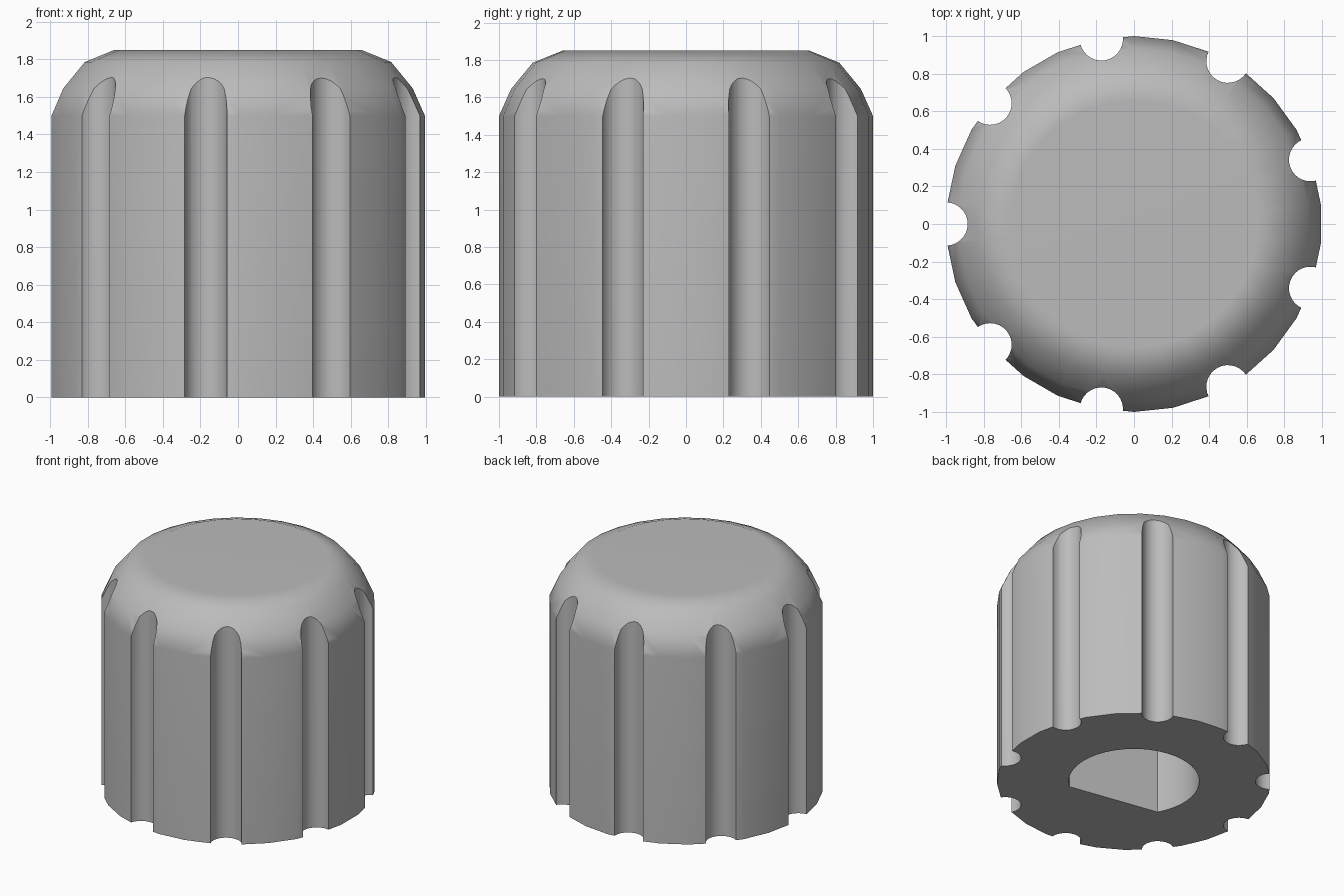
import bpy, bmesh, math
from mathutils import Matrix

if "Cube" in bpy.data.objects:
    bpy.data.objects.remove(bpy.data.objects["Cube"])

SIDES = 30
FLUTES = 9


def material(name, value):
    mat = bpy.data.materials.new(name)
    mat.use_nodes = True
    color = (value, value, value, 1)
    mat.diffuse_color = color
    mat.node_tree.nodes["Principled BSDF"].inputs["Base Color"].default_value = color
    return mat


def make_object(name, bm):
    bmesh.ops.recalc_face_normals(bm, faces=bm.faces)
    mesh = bpy.data.meshes.new(name)
    bm.to_mesh(mesh)
    bm.free()
    obj = bpy.data.objects.new(name, mesh)
    bpy.context.collection.objects.link(obj)
    return obj


def circle(radius, sides, z, start=0.0, sweep=math.tau, closed=True):
    count = sides if closed else sides + 1
    angles = [start + sweep * i / sides for i in range(count)]
    return [(radius * math.cos(a), radius * math.sin(a), z) for a in angles]


def loft(bm, rings):
    """Join rings of points into a closed, capped solid."""
    loops = [[bm.verts.new(p) for p in ring] for ring in rings]
    for low, high in zip(loops, loops[1:]):
        for i in range(len(low)):
            j = (i + 1) % len(low)
            bm.faces.new((low[i], low[j], high[j], high[i]))
    bm.faces.new(loops[0])
    bm.faces.new(loops[-1])


# Knob body: cylinder with a rounded shoulder and a flat top
profile = [(1.0, 0.0), (1.0, 1.5), (0.935, 1.645), (0.82, 1.785), (0.66, 1.85)]
bm = bmesh.new()
loft(bm, [circle(r, SIDES, z, math.pi / 2) for r, z in profile])
knob = make_object("knob_body", bm)

# Grip flutes cut around the rim
bm = bmesh.new()
for k in range(FLUTES):
    turn = Matrix.Rotation(math.pi + math.tau * k / FLUTES, 4, "Z")
    bmesh.ops.create_cone(bm, cap_ends=True, segments=28, radius1=0.115,
                          radius2=0.115, depth=2.4,
                          matrix=turn @ Matrix.Translation((1.0, 0, 1.0)))
flutes = make_object("flute_cutter", bm)

# D-shaped shaft socket in the underside, its flat facing one flute
hole_radius, flat_distance = 0.477, 0.30
half_flat = math.acos(flat_distance / hole_radius)
start = math.radians(260) + half_flat
sweep = math.tau - 2 * half_flat
bm = bmesh.new()
loft(bm, [circle(hole_radius, 32, z, start, sweep, False) for z in (-0.2, 1.25)])
socket = make_object("socket_cutter", bm)

# Cut the body and keep the result as plain mesh
for cutter in (flutes, socket):
    cutter.hide_render = True
    mod = knob.modifiers.new(cutter.name, "BOOLEAN")
    mod.operation = "DIFFERENCE"
    mod.solver = "EXACT"
    mod.object = cutter
depsgraph = bpy.context.evaluated_depsgraph_get()
cut_mesh = bpy.data.meshes.new_from_object(knob.evaluated_get(depsgraph))
knob.modifiers.clear()
knob.data = cut_mesh
for cutter in (flutes, socket):
    bpy.data.objects.remove(cutter)

# Colour and shading
knob.data.materials.clear()
knob.data.materials.append(material("grey plastic", 0.5))
bpy.ops.object.select_all(action="DESELECT")
knob.select_set(True)
bpy.context.view_layer.objects.active = knob
bpy.ops.object.shade_smooth_by_angle(angle=math.radians(35))
weighted = knob.modifiers.new("weighted_normals", "WEIGHTED_NORMAL")
weighted.keep_sharp = True
